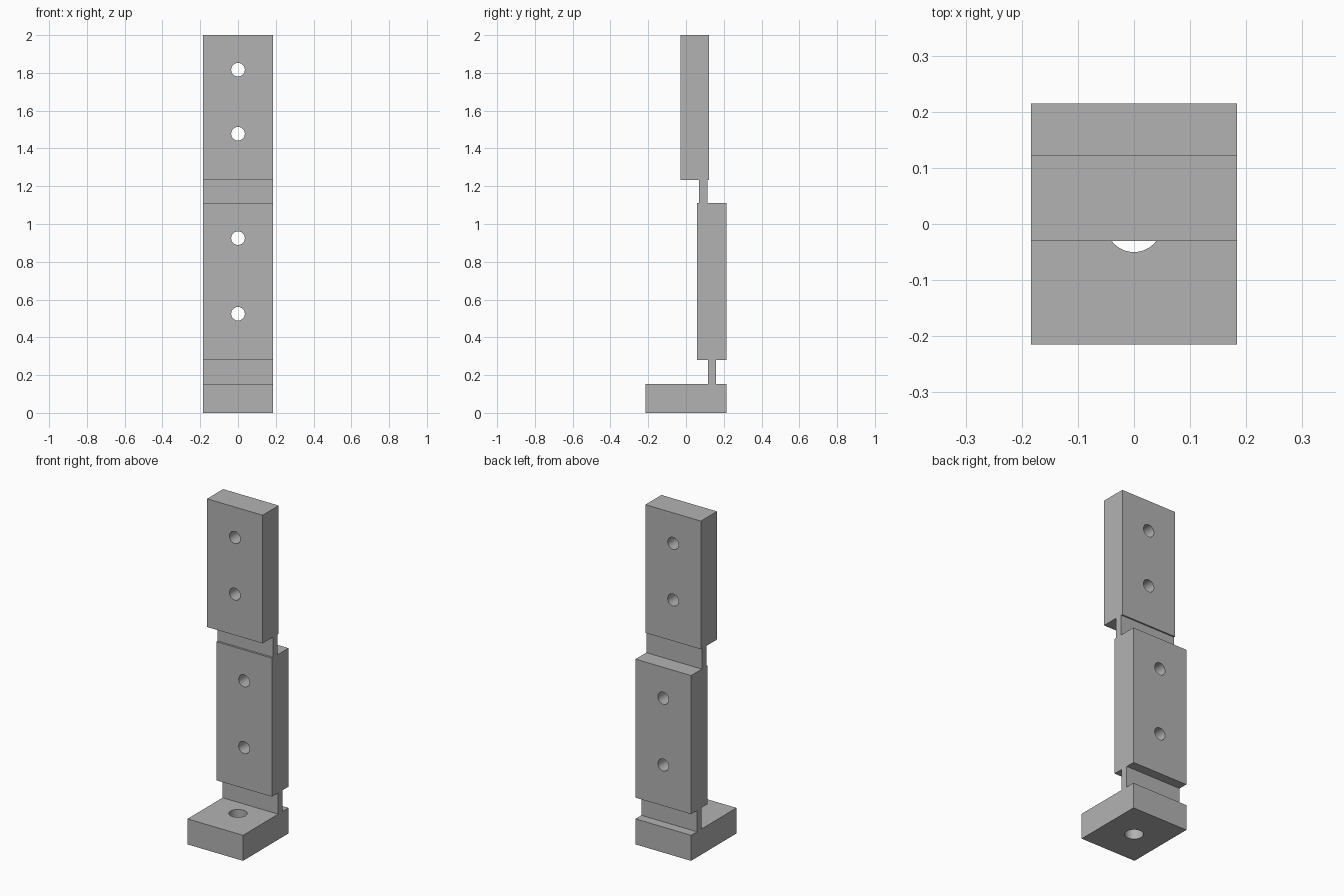
import bpy
import bmesh
import math

cube = bpy.data.objects.get("Cube")
if cube:
    bpy.data.objects.remove(cube, do_unlink=True)

HALF_WIDTH = 0.184

grey = bpy.data.materials.new("plain grey")
grey.use_nodes = True
colour = (0.45, 0.45, 0.45, 1)
grey.diffuse_color = colour
grey.node_tree.nodes["Principled BSDF"].inputs["Base Color"].default_value = colour

# Side profile, bottom to top: back y, front y, bottom z, top z
sections = [
    (0.215, -0.215, 0.0, 0.153),   # foot
    (0.159, 0.117, 0.153, 0.28),   # lower thin hinge
    (0.215, 0.058, 0.28, 1.11),    # middle plate
    (0.113, 0.07, 1.11, 1.232),    # upper thin hinge
    (0.122, -0.03, 1.232, 2.0),    # top plate
]
back = [(b, z) for b, f, low, high in sections for z in (low, high)]
front = [(f, z) for b, f, low, high in sections for z in (low, high)]
outline = back + front[::-1]

# One solid body, extruded across its width
bm = bmesh.new()
face = bm.faces.new([bm.verts.new((-HALF_WIDTH, y, z)) for y, z in outline])
swept = bmesh.ops.extrude_face_region(bm, geom=[face])["geom"]
verts = [v for v in swept if isinstance(v, bmesh.types.BMVert)]
bmesh.ops.translate(bm, vec=(2 * HALF_WIDTH, 0, 0), verts=verts)
bmesh.ops.recalc_face_normals(bm, faces=bm.faces)
mesh = bpy.data.meshes.new("hinged_bracket")
bm.to_mesh(mesh)
bm.free()
mesh.materials.append(grey)
bracket = bpy.data.objects.new("hinged_bracket", mesh)
bpy.context.collection.objects.link(bracket)


def drill(location, radius, rotation=(0, 0, 0)):
    """Cut a round through hole in the bracket."""
    bpy.ops.mesh.primitive_cylinder_add(
        vertices=48, radius=radius, depth=1, location=location, rotation=rotation)
    cutter = bpy.context.object
    cutter.name = "hole_cutter"
    cutter.hide_render = True
    cutter.data.materials.append(grey)
    mod = bracket.modifiers.new("hole", 'BOOLEAN')
    mod.operation = 'DIFFERENCE'
    mod.solver = 'EXACT'
    mod.object = cutter
    bpy.ops.object.select_all(action='DESELECT')
    bracket.select_set(True)
    bpy.context.view_layer.objects.active = bracket
    bpy.ops.object.modifier_apply(modifier=mod.name)
    bpy.data.objects.remove(cutter, do_unlink=True)


# Screw holes through the plates, and a larger one through the foot
for z in (0.525, 0.925, 1.478, 1.817):
    drill((0, 0, z), 0.036, (math.pi / 2, 0, 0))
drill((0, 0, 0), 0.05)

bpy.ops.object.shade_smooth_by_angle(angle=math.radians(30))
